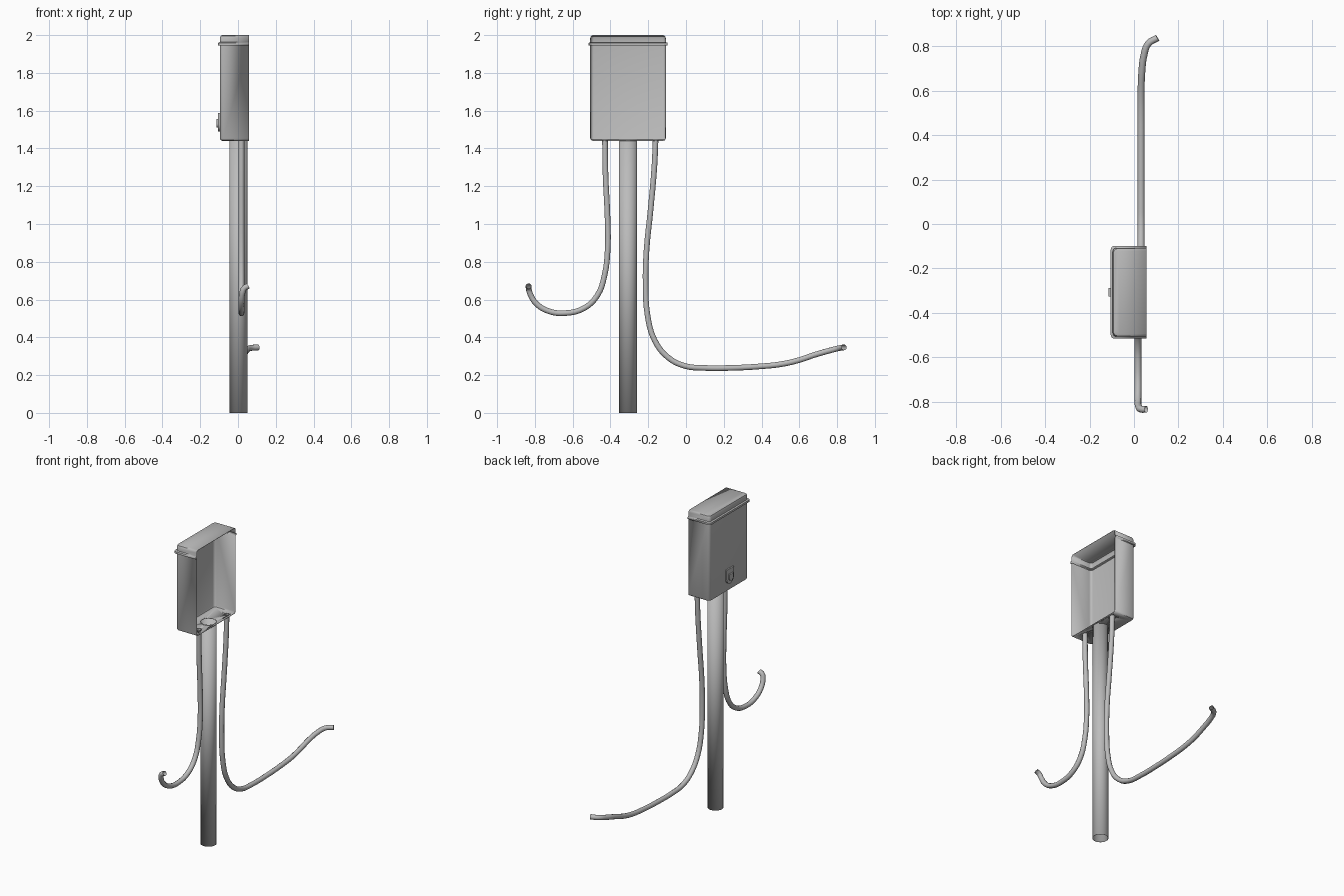
import bpy, bmesh, math
from mathutils import Matrix, Vector

if "Cube" in bpy.data.objects:
    bpy.data.objects.remove(bpy.data.objects["Cube"], do_unlink=True)

# Single painted metal colour
grey = bpy.data.materials.new("grey_metal")
grey.use_nodes = True
colour = (0.5, 0.5, 0.5, 1)
grey.diffuse_color = colour
grey.node_tree.nodes["Principled BSDF"].inputs["Base Color"].default_value = colour

MID_Y = -0.307          # centre line of box and post
BACK, OPEN = -0.096, 0.057
HALF = 0.2              # half the box width
FLOOR = 1.44
CABLE_R = 0.0155


def finish(name, bm):
    """Turn a bmesh into a smooth-shaded object with crisp edges."""
    bmesh.ops.recalc_face_normals(bm, faces=bm.faces)
    mesh = bpy.data.meshes.new(name)
    bm.to_mesh(mesh)
    bm.free()
    obj = bpy.data.objects.new(name, mesh)
    bpy.context.collection.objects.link(obj)
    mesh.materials.append(grey)
    bpy.ops.object.select_all(action='DESELECT')
    obj.select_set(True)
    bpy.context.view_layer.objects.active = obj
    bpy.ops.object.shade_smooth_by_angle(angle=math.radians(35))
    return obj


def cylinder(name, x, y, low, high, radius, capped, sides=32):
    bm = bmesh.new()
    bmesh.ops.create_cone(bm, cap_ends=capped, segments=sides, radius1=radius,
                          radius2=radius, depth=high - low,
                          matrix=Matrix.Translation((x, y, (low + high) / 2)))
    return finish(name, bm)


def outline(z, inset, radius=0.018, steps=4):
    """U-shaped outline with two rounded corners, open towards +x."""
    x, h = BACK + inset, HALF - inset
    half = [Vector((OPEN, h, z))]
    for i in range(steps + 1):
        a = math.pi / 2 * (1 + i / steps)
        half.append(Vector((x + radius + radius * math.cos(a),
                            h - radius + radius * math.sin(a), z)))
    full = half + [Vector((p.x, -p.y, z)) for p in reversed(half)]
    return [p + Vector((0, MID_Y, 0)) for p in full]


# Enclosure shell: stacked outlines from floor to lid, with the lid rim
levels = [(FLOOR, 0.013), (1.444, 0.004), (1.453, 0), (1.945, 0),
          (1.946, -0.009), (1.959, -0.009), (1.963, 0), (1.985, 0),
          (1.996, 0.004), (2, 0.014)]
bm = bmesh.new()
rings = [[bm.verts.new(p) for p in outline(z, inset)] for z, inset in levels]
for a, b in zip(rings, rings[1:]):
    for i in range(len(a) - 1):
        bm.faces.new((a[i], a[i + 1], b[i + 1], b[i]))
bm.faces.new(rings[0])
bm.faces.new(rings[-1])
box = finish("enclosure", bm)
wall = box.modifiers.new("wall", 'SOLIDIFY')
wall.thickness = 0.003
wall.offset = -1

# Support post, an open tube
post = cylinder("post", 0.002, MID_Y, 0, FLOOR + 0.007, 0.048, False)
wall = post.modifiers.new("wall", 'SOLIDIFY')
wall.thickness = 0.002

# Cables, hanging from the floor of the box
long_path = [(.032, -.161, 1.447), (.032, -.167, 1.31), (.032, -.188, 1.07),
             (.032, -.209, .86), (.032, -.214, .68), (.032, -.204, .52),
             (.032, -.167, .386), (.032, -.098, .296), (.032, -.008, .249),
             (.032, .1, .238), (.032, .23, .238), (.032, .39, .246),
             (.032, .51, .259), (.032, .6, .28), (.035, .68, .307),
             (.045, .76, .33), (.065, .812, .343), (.106, .837, .347)]
short_path = [(.018, -.429, 1.447), (.018, -.426, 1.26), (.018, -.415, 1.02),
              (.018, -.415, .86), (.018, -.431, .73), (.018, -.468, .624),
              (.018, -.537, .556), (.018, -.643, .528), (.018, -.733, .541),
              (.018, -.796, .582), (.022, -.825, .63), (.033, -.833, .66),
              (.055, -.833, .672)]
for name, path in (("long_cable", long_path), ("short_cable", short_path)):
    curve = bpy.data.curves.new(name, 'CURVE')
    curve.dimensions = '3D'
    curve.bevel_depth = CABLE_R
    curve.bevel_resolution = 3
    curve.resolution_u = 4
    spline = curve.splines.new('BEZIER')
    spline.bezier_points.add(len(path) - 1)
    for point, co in zip(spline.bezier_points, path):
        point.co = co
        point.handle_left_type = point.handle_right_type = 'AUTO'
    curve.materials.append(grey)
    bpy.context.collection.objects.link(bpy.data.objects.new(name, curve))

# Holes in the floor for the post and cables
holes = [("post_hole", 0.002, MID_Y, 0.047)]
holes += [(n, p[0][0], p[0][1], CABLE_R - 0.001)
          for n, p in (("long_hole", long_path), ("short_hole", short_path))]
for name, x, y, radius in holes:
    cutter = cylinder(name, x, y, FLOOR - 0.02, FLOOR + 0.02, radius, True)
    cutter.hide_render = True
    cutter.hide_set(True)
    cut = box.modifiers.new(name, 'BOOLEAN')
    cut.operation = 'DIFFERENCE'
    cut.object = cutter


def latch_part(name, width, low, high, depth):
    """Plate on the closed side, with a rounded lower end."""
    r = width / 2
    shape = [(r, high), (-r, high)]
    for i in range(9):
        a = math.pi * (1 + i / 8)
        shape.append((r * math.cos(a), low + r + r * math.sin(a)))
    bm = bmesh.new()
    face = bm.faces.new([bm.verts.new((BACK + 0.001, MID_Y + y, z))
                         for y, z in shape])
    moved = bmesh.ops.extrude_face_region(bm, geom=[face])["geom"]
    bmesh.ops.translate(bm, vec=(-depth, 0, 0),
                        verts=[v for v in moved if isinstance(v, bmesh.types.BMVert)])
    return finish(name, bm)


# Latch: hasp plate with a raised catch
latch_part("latch_plate", 0.075, 1.49, 1.587, 0.01)
latch_part("latch_catch", 0.04, 1.51, 1.555, 0.019)
